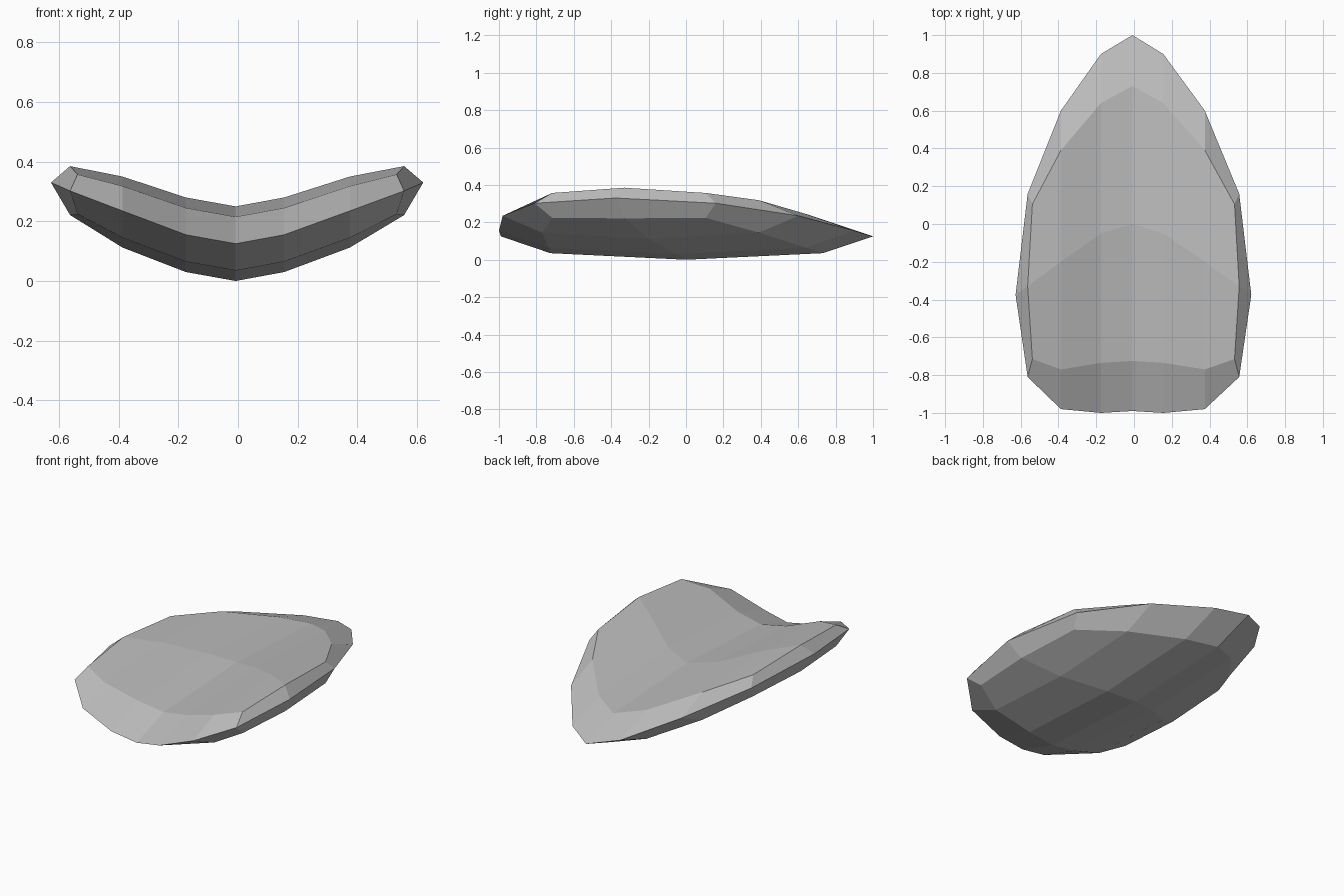
import bpy, bmesh

if "Cube" in bpy.data.objects:
    bpy.data.objects.remove(bpy.data.objects["Cube"])

# Stations from centre to side: half width, x shift, then (y, z) along the length:
# front rim, front ring, middle, back ring, back rim
TOP = [
    (0.0,   -0.008, [(-0.99, .125), (-.725, .215), (0.0, .25), (.73, .215), (1.0, .125)]),
    (0.165, -0.01,  [(-1.0, .155), (-.735, .245), (-.05, .28), (.64, .245), (.90, .155)]),
    (0.381, -0.006, [(-.98, .235), (-.77, .318), (-.20, .35), (.39, .318), (.60, .235)]),
]
BOTTOM_Z = [(.035, 0.0, .035), (.065, .03, .065), (.145, .112, .145)]

# Side tips: rim points and the inner rings above and below
RIM = [(.56, -.81, .302), (.624, -.375, .33), (.56, .16, .302)]
UPPER = [(.535, -.715, .357), (.56, -.33, .385), (.535, .105, .357)]
LOWER = [(.535, -.715, .224), (.56, -.33, .221), (.535, .105, .224)]

bm = bmesh.new()


def face(points):
    bm.faces.new([bm.verts.new(p) for p in points])


def column(i, side, upper):
    """Five points across the length at one station."""
    if i == 3:
        ring = UPPER if upper else LOWER
        pts = [RIM[0], *ring, RIM[2]]
        return [(side * x - .003, y, z) for x, y, z in pts]
    half, shift, yz = TOP[i]
    pts = [(side * half + shift, y, z) for y, z in yz]
    if not upper:
        for k, z in enumerate(BOTTOM_Z[i]):
            pts[k + 1] = (pts[k + 1][0], pts[k + 1][1], z)
    return pts


# Curved shell: top and bottom skins plus the bevelled side edges
for side in (-1, 1):
    for upper in (True, False):
        for i in range(3):
            a, b = column(i, side, upper), column(i + 1, side, upper)
            for k in range(4):
                face([a[k], b[k], b[k + 1], a[k + 1]])
        c = column(3, side, upper)
        tip = (side * RIM[1][0] - .003, RIM[1][1], RIM[1][2])
        face([c[0], tip, c[2], c[1]])
        face([tip, c[4], c[3], c[2]])

bmesh.ops.remove_doubles(bm, verts=bm.verts, dist=0.0005)
bmesh.ops.recalc_face_normals(bm, faces=bm.faces)
mesh = bpy.data.meshes.new("curved_plate")
bm.to_mesh(mesh)
bm.free()

# Single grey material
grey = bpy.data.materials.new("light_grey")
grey.diffuse_color = (0.5, 0.5, 0.5, 1)
grey.use_nodes = True
grey.node_tree.nodes["Principled BSDF"].inputs["Base Color"].default_value = grey.diffuse_color
mesh.materials.append(grey)
plate = bpy.data.objects.new("curved_plate", mesh)
bpy.context.collection.objects.link(plate)
